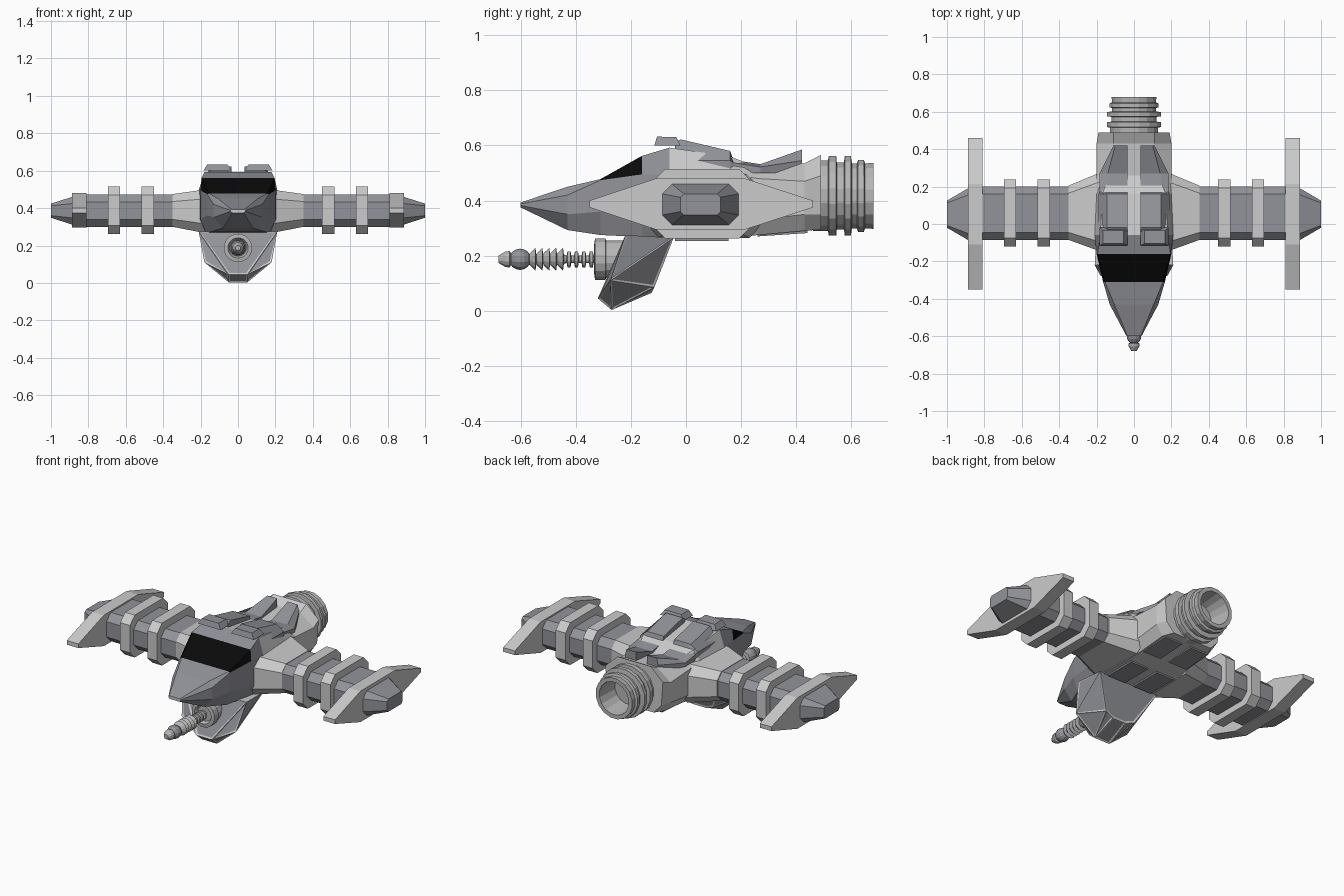
import bpy, bmesh, math
from mathutils import Vector

if "Cube" in bpy.data.objects:
    bpy.data.objects.remove(bpy.data.objects["Cube"])


def material(name, rgb):
    m = bpy.data.materials.new(name)
    m.diffuse_color = (*rgb, 1)
    m.use_nodes = True
    m.node_tree.nodes["Principled BSDF"].inputs["Base Color"].default_value = m.diffuse_color
    return m


LIGHT = material("light grey", (0.60, 0.60, 0.60))
GREY = material("blue grey", (0.29, 0.295, 0.325))
METAL = material("metal grey", (0.47, 0.47, 0.47))
BLACK = material("black glass", (0.003, 0.003, 0.003))


def finish(name, bm, mats, mirror=False):
    bmesh.ops.recalc_face_normals(bm, faces=bm.faces)
    me = bpy.data.meshes.new(name)
    bm.to_mesh(me)
    bm.free()
    for m in mats:
        me.materials.append(m)
    ob = bpy.data.objects.new(name, me)
    bpy.context.collection.objects.link(ob)
    if mirror:
        ob.modifiers.new("mirror", 'MIRROR').use_mirror_merge = False
    return ob


def loft(name, rings, mats, mirror=False, rule=None):
    """Skin a row of equal-length rings; rule(row, side) gives the material slot."""
    bm = bmesh.new()
    vs = [[bm.verts.new(p) for p in r] for r in rings]
    n = len(vs[0])
    for i in range(len(vs) - 1):
        for j in range(n):
            k = (j + 1) % n
            f = bm.faces.new((vs[i][j], vs[i][k], vs[i + 1][k], vs[i + 1][j]))
            if rule:
                f.material_index = rule(i, j)
    bm.faces.new(vs[0])
    last = bm.faces.new(vs[-1])
    if rule:
        last.material_index = rule(len(vs) - 2, 0)
    return finish(name, bm, mats, mirror)


def octagon(x, y0, y1, z0, z1, c):
    return [(x, y0 + c, z0), (x, y1 - c, z0), (x, y1, z0 + c), (x, y1, z1 - c),
            (x, y1 - c, z1), (x, y0 + c, z1), (x, y0, z1 - c), (x, y0, z0 + c)]


def lathe(name, profile, z, mat, n=16):
    """Spin (radius, y) points about a lengthwise axis at height z."""
    rings = [[(r * math.cos(2 * math.pi * (k + .5) / n), y, z + r * math.sin(2 * math.pi * (k + .5) / n))
              for k in range(n)] for r, y in profile]
    return loft(name, rings, [mat])


# Hull: y, then half width and height of top, upper side, lower side, bottom
stations = [
    (-.60, .035, .393, .04, .388, .04, .382, .03, .375),
    (-.43, .105, .450, .13, .420, .13, .350, .08, .293),
    (-.31, .155, .478, .165, .474, .165, .360, .14, .275),
    (-.16, .195, .562, .20, .495, .20, .340, .165, .268),
    (-.06, .180, .592, .21, .495, .21, .330, .175, .262),
    (.16, .170, .560, .20, .495, .20, .330, .17, .262),
    (.26, .130, .520, .20, .480, .20, .330, .16, .275),
    (.43, .110, .535, .20, .470, .20, .350, .16, .290),
    (.49, .110, .565, .19, .490, .18, .350, .13, .295)]
rings = []
for y, *s in stations:
    half = [(s[i], s[i + 1]) for i in (0, 2, 4, 6)]
    rings.append([(x, y, z) for x, z in half] + [(-x, y, z) for x, z in reversed(half)])


def hull_rule(i, j):
    if i == 2 and j in (0, 6, 7):
        return 2                      # windscreen
    return 0 if i >= 4 else 1


loft("hull", rings, [LIGHT, GREY, BLACK], rule=hull_rule)

# Raised roof panels, stepped and kicked up at the back
prof = [(-.04, .61, .14, .185), (-.02, .622, .145, .19), (.16, .580, .145, .19), (.172, .547, .145, .185),
        (.27, .532, .14, .185), (.42, .585, .10, .11)]
loft("roof_panel", [[(.035, y, .50), (.035, y, z), (xt, y, z), (xo, y, min(z - .01, .545)), (xo, y, .50)]
                    for y, z, xt, xo in prof], [GREY], True)

# Small roof hatches
loft("roof_hatch", [[(x0, -.115, z0), (x1, -.115, z0), (x1, -.02, z0), (x0, -.02, z0)] if i == 0 else
                    [(x0, -.105, z0), (x1, -.105, z0), (x1, -.035, z0 - .002), (x0, -.035, z0 - .002)]
                    for i, (x0, x1, z0) in enumerate([(.035, .185, .600), (.055, .165, .632)])],
     [GREY], True)

# Belly panels
for name, y0, y1, za, zb in (("belly_panel_front", -.04, .155, .253, .253),
                             ("belly_panel_rear", .26, .44, .270, .282)):
    loft(name, [[(.03, y0, za + dz), (.15, y0, za + dz), (.15, y1, zb + dz), (.03, y1, zb + dz)]
                for dz in (0, .025)], [GREY], True)

# Wings: root, tube, rings, end fin and tip
loft("wing_root", [octagon(.17, -.15, .28, .265, .50, .05),
                   octagon(.35, -.085, .205, .30, .475, .04)], [LIGHT], True)
loft("wing_tube", [octagon(x, -.085, .2, .30, .472, .04) for x in (.35, .82)], [GREY], True)
for i, x in enumerate((.45, .63)):
    loft("wing_ring_%d" % (i + 1), [octagon(a, -.12, .238, .262, .515, .045) for a in (x, x + .065)],
         [LIGHT], True)
fin = [(-.35, .375), (-.11, .295), (.215, .295), (.46, .375),
       (.46, .40), (.215, .48), (-.11, .48), (-.35, .40)]
loft("wing_fin", [[(x, y, z) for y, z in fin] for x in (.81, .887)], [LIGHT], True)
loft("wing_tip", [octagon(.88, -.09, .195, .31, .462, .037),
                  octagon(1.0, -.02, .125, .348, .424, .012)], [GREY], True)

# Engine nozzle: stacked bands, hollow at the end
lathe("engine", [(.13, .46), (.13, .515), (.147, .518), (.147, .545), (.124, .547), (.124, .573),
                 (.147, .576), (.147, .598), (.120, .602), (.120, .62), (.133, .624), (.133, .645),
                 (.120, .65), (.122, .68), (.098, .68), (.085, .55)], .417, METAL)

# Chin pod: faceted shell, light frame with inset grey panels
half = [(.21, -.22, .275), (.18, -.275, .11), (.05, -.32, .045), (.05, -.27, .003),
        (.20, -.045, .265), (.10, -.115, .085), (.045, -.125, .065)]
bm = bmesh.new()
for x, y, z in half:
    for s in (1, -1):
        bm.verts.new((s * x, y, z))
bmesh.ops.convex_hull(bm, input=bm.verts)
bmesh.ops.dissolve_limit(bm, angle_limit=math.radians(12), verts=bm.verts, edges=bm.edges)
bmesh.ops.recalc_face_normals(bm, faces=bm.faces)
panels = [f for f in bm.faces if f.normal.z < .7 and f.calc_area() > .003]
for f in panels:
    f.material_index = 1
rim = bmesh.ops.inset_individual(bm, faces=panels, thickness=.012, depth=-.003)["faces"]
for f in rim:
    f.material_index = 0
finish("chin_pod", bm, [LIGHT, GREY])

# Cannon: collar, ribbed barrel, ball and muzzle
AXIS = .187
lathe("cannon_collar", [(.07, -.22), (.07, -.29), (.076, -.292), (.076, -.33), (.055, -.333), (.045, -.315)],
      AXIS, METAL)
barrel = [(.014, -.30)]
for k in range(4):                    # flat discs
    y = -.335 - k * .027
    barrel += [(.014, y), (.03, y - .003), (.03, y - .014), (.014, y - .017)]
for k in range(5):                    # cone ribs
    y = -.443 - k * .025
    barrel += [(.018, y), (.043, y - .003), (.022, y - .024)]
barrel += [(.013, -.57), (.013, -.63)]
lathe("cannon_barrel", barrel, AXIS, METAL, 12)
lathe("cannon_ball", [(max(.001, .04 * math.sin(a * math.pi / 8)), -.602 + .04 * math.cos(a * math.pi / 8))
                      for a in range(9)], AXIS, GREY, 12)
lathe("cannon_muzzle", [(.022, -.635), (.031, -.64), (.029, -.655), (.014, -.68)], AXIS, METAL, 12)
